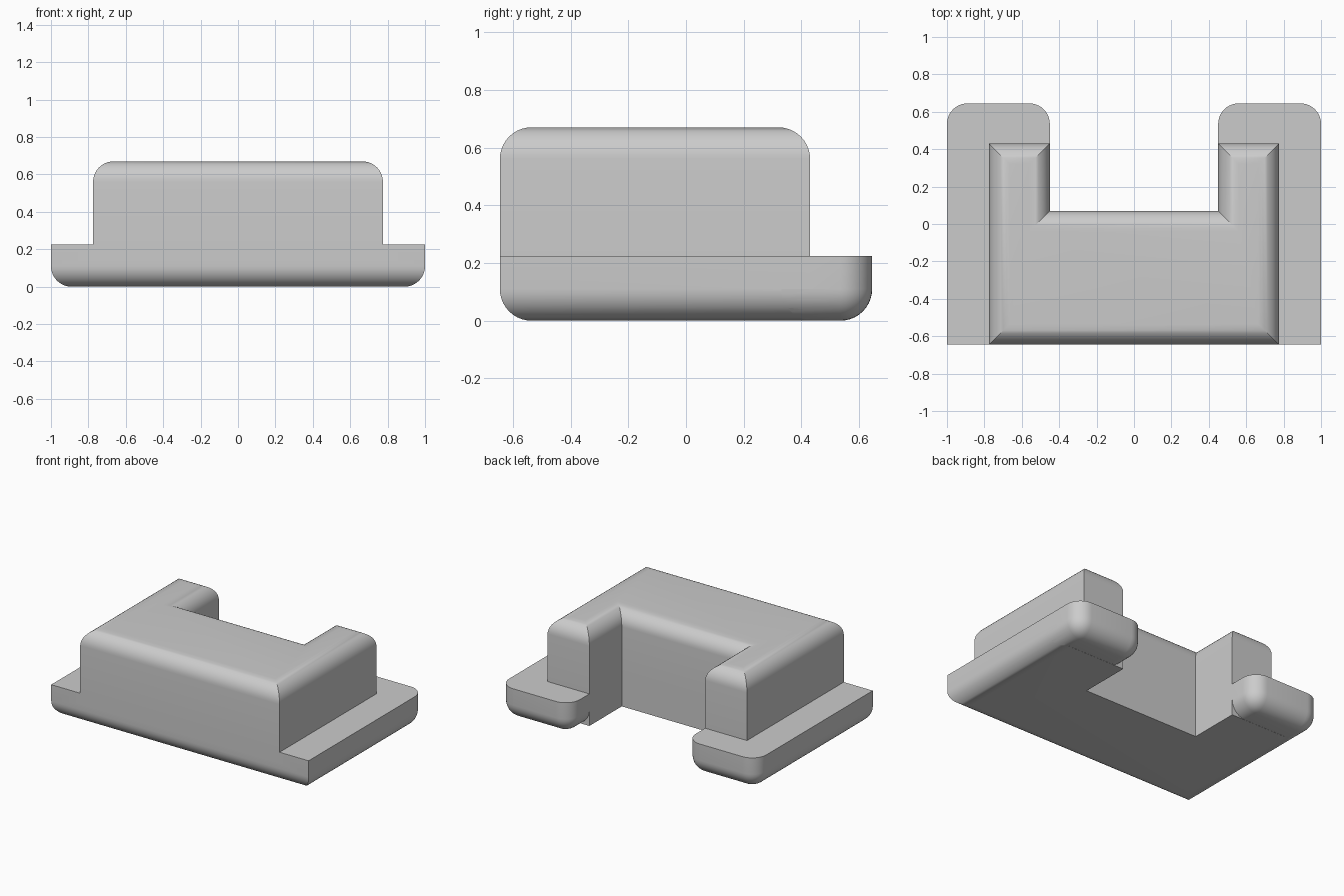
import bpy
import bmesh
from mathutils import Vector

if "Cube" in bpy.data.objects:
    bpy.data.objects.remove(bpy.data.objects["Cube"], do_unlink=True)

RADIUS = 0.11
HALF_GAP, GAP_Y = 0.45, 0.07      # notch between the arms
FRONT, BODY_BACK, TIP_BACK = -0.645, 0.43, 0.645
BASE_TOP, BODY_TOP = 0.225, 0.67

grey = bpy.data.materials.new("plain grey")
grey.use_nodes = True
grey.diffuse_color = (0.6, 0.6, 0.6, 1)
grey.node_tree.nodes["Principled BSDF"].inputs["Base Color"].default_value = (0.6, 0.6, 0.6, 1)


def prism(name, outline, z0, z1, rounded):
    """Extrude an outline and round the edges whose midpoint passes the rule."""
    bm = bmesh.new()
    face = bm.faces.new([bm.verts.new((x, y, z0)) for x, y in outline])
    top = bmesh.ops.extrude_face_region(bm, geom=[face])["geom"]
    bmesh.ops.translate(bm, vec=Vector((0, 0, z1 - z0)),
                        verts=[g for g in top if isinstance(g, bmesh.types.BMVert)])
    bmesh.ops.recalc_face_normals(bm, faces=bm.faces)
    edges = [e for e in bm.edges if rounded((e.verts[0].co + e.verts[1].co) / 2)]
    if edges:
        bmesh.ops.bevel(bm, geom=edges, offset=RADIUS, segments=10, profile=0.5,
                        affect='EDGES', clamp_overlap=False)
    mesh = bpy.data.meshes.new(name)
    bm.to_mesh(mesh)
    bm.free()
    mesh.materials.append(grey)
    obj = bpy.data.objects.new(name, mesh)
    bpy.context.collection.objects.link(obj)
    return obj


def box(name, x0, x1, y0, y1, z0, z1, rounded=lambda c: False):
    return prism(name, [(x0, y0), (x1, y0), (x1, y1), (x0, y1)], z0, z1, rounded)


def combine(target, other, operation):
    mod = target.modifiers.new(operation.lower(), 'BOOLEAN')
    mod.operation, mod.object, mod.solver = operation, other, 'EXACT'
    bpy.context.view_layer.objects.active = target
    bpy.ops.object.modifier_apply(modifier=mod.name)
    bpy.data.objects.remove(other, do_unlink=True)


# Base slab, rounded under the front and sides, with the notch cut out
base = box("bracket_body", -1, 1, FRONT, BODY_BACK, 0, BASE_TOP,
           lambda c: c.z < 0.01 and c.y < BODY_BACK - 0.01)
combine(base, box("notch_cutter", -HALF_GAP, HALF_GAP, GAP_Y, 1, -1, 1), 'DIFFERENCE')

# Rounded foot tips behind the body
for side in (-1, 1):
    x0, x1 = sorted((side * HALF_GAP, side))
    tip = box("foot_tip", x0, x1, BODY_BACK - 0.1, TIP_BACK, 0, BASE_TOP,
              lambda c: c.y > BODY_BACK and c.z < BASE_TOP - 0.01
              or c.z < 0.01 and abs(c.x) != 0.725)
    combine(base, tip, 'UNION')

# Raised U-shaped housing with a rounded top rim
half = 0.775
right_side = [(half, FRONT), (half, BODY_BACK), (HALF_GAP, BODY_BACK), (HALF_GAP, GAP_Y)]
outline = right_side + [(-x, y) for x, y in reversed(right_side)]
housing = prism("housing", outline, 0.15, BODY_TOP, lambda c: c.z > BODY_TOP - 0.01)
combine(base, housing, 'UNION')

# Smooth fillets with crisp corners
bpy.ops.object.select_all(action='DESELECT')
base.select_set(True)
bpy.context.view_layer.objects.active = base
bpy.ops.object.shade_smooth_by_angle(angle=0.52)
